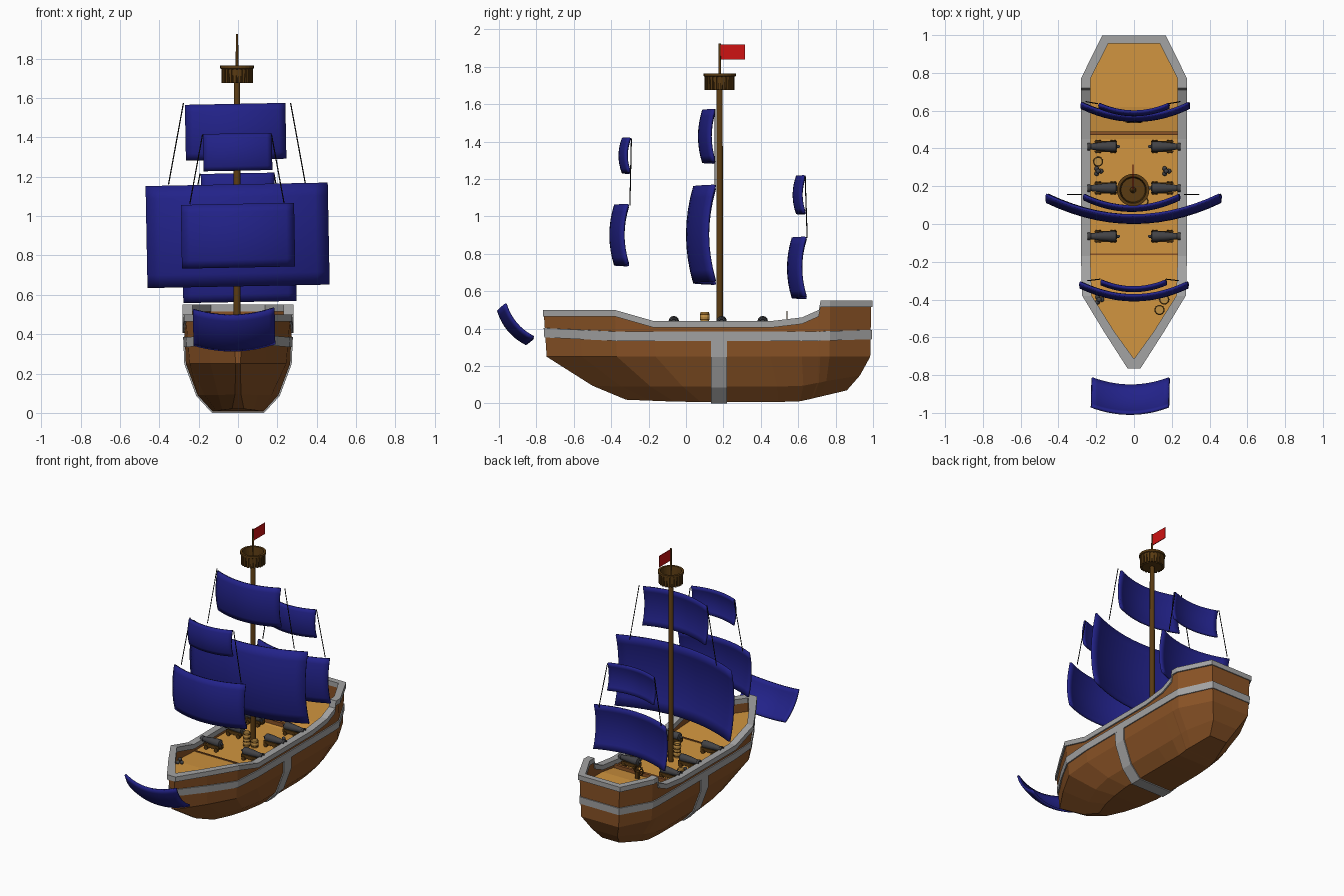
import bpy, bmesh, math
from mathutils import Vector, Matrix

if "Cube" in bpy.data.objects:
    bpy.data.objects.remove(bpy.data.objects["Cube"])


def material(name, rgb):
    m = bpy.data.materials.new(name)
    m.diffuse_color = (*rgb, 1)
    m.use_nodes = True
    m.node_tree.nodes["Principled BSDF"].inputs["Base Color"].default_value = m.diffuse_color
    return m


HULL = material("hull brown", (0.25, 0.085, 0.019))
DECK = material("deck orange", (0.64, 0.30, 0.05))
GREY = material("trim grey", (0.37, 0.37, 0.37))
SAIL = material("sail blue", (0.016, 0.016, 0.25))
MAST = material("mast brown", (0.10, 0.043, 0.006))
IRON = material("iron grey", (0.055, 0.055, 0.06))
RED = material("flag red", (0.62, 0.006, 0.006))
BLACK = material("rope black", (0.006, 0.006, 0.006))
GOLD = material("barrel gold", (0.55, 0.29, 0.06))


def finish(name, bm, mats, smooth=False):
    bmesh.ops.recalc_face_normals(bm, faces=bm.faces)
    me = bpy.data.meshes.new(name)
    bm.to_mesh(me)
    bm.free()
    ob = bpy.data.objects.new(name, me)
    bpy.context.collection.objects.link(ob)
    for m in mats:
        me.materials.append(m)
    if smooth:
        bpy.context.view_layer.objects.active = ob
        ob.select_set(True)
        bpy.ops.object.shade_smooth_by_angle(angle=math.radians(40))
        ob.select_set(False)
    return ob


def box(bm, c, s, rot=0):
    m = Matrix.Translation(c) @ Matrix.Rotation(rot, 4, 'Z') @ Matrix.Diagonal((*s, 1))
    bmesh.ops.create_cube(bm, size=1, matrix=m)


def lathe(bm, profile, at=(0, 0, 0), axis=(0, 0, 1), n=16):
    m = Matrix.Translation(at) @ Vector((0, 0, 1)).rotation_difference(Vector(axis)).to_matrix().to_4x4()
    rings = [[bm.verts.new(m @ Vector((max(r, 1e-4) * math.cos(a), max(r, 1e-4) * math.sin(a), z)))
              for a in (2 * math.pi * i / n for i in range(n))] for r, z in profile]
    faces = [bm.faces.new((p[i], p[(i + 1) % n], q[(i + 1) % n], q[i]))
             for p, q in zip(rings, rings[1:]) for i in range(n)]
    return faces + [bm.faces.new(rings[0]), bm.faces.new(rings[-1])]


def rod(bm, a, b, r, n=8):
    d = Vector(b) - Vector(a)
    lathe(bm, [(r, 0), (r, d.length)], a, d.normalized(), n)


# ---- hull: rings in plan, lofted upwards, half widths mirrored in x
Y = [-.76, -.57, -.38, -.17, .45, .62, .71, .72, .77, .99]
W = [.025, .15, .265, .272, .272, .272, .272, .272, .272, .16]
Z = [.50, .50, .50, .44, .44, .46, .50, .55, .55, .55]
KNUCKLE = [.012, .14, .245, .265, .265, .265, .265, .265, .262, .15]
LOW = [.015, .10, .17, .205, .205, .20, .19, .19, .18, .10]
BOTTOM = [.03, .08, .11, .13, .13, .125, .12, .12, .11, .07]
BOTTOM_Z = [.02, .015, .01, .008, .008, .012, .025, .027, .035, .07]
LOW_Z = [.095, .09, .09, .09, .09, .095, .11, .11, .12, .15]
DECK_Z = [.40, .40, .40, .385, .385, .41, .41, .41, .41, .41]


def span(a, b):
    return [a + (y - Y[0]) / (Y[-1] - Y[0]) * (b - a) for y in Y]


def ring(bm, ys, ws, zs):
    pts = list(zip(ys, ws, zs))
    return ([bm.verts.new((w, y, z)) for y, w, z in pts] +
            [bm.verts.new((-w, y, z)) for y, w, z in reversed(pts)])


def bridge(bm, p, q):
    n = len(p)
    return [bm.faces.new((p[i], p[(i + 1) % n], q[(i + 1) % n], q[i])) for i in range(n)]


def cap(bm, r):
    n = len(r)
    return [bm.faces.new((r[i], r[i + 1], r[n - 2 - i], r[n - 1 - i])) for i in range(n // 2 - 1)]


def outer_shell(bm):
    rings = [ring(bm, span(-.32, .86), BOTTOM, BOTTOM_Z),
             ring(bm, span(-.50, .93), LOW, LOW_Z),
             ring(bm, span(-.745, .985), KNUCKLE, [.25] * 10),
             ring(bm, Y, W, [z - .02 for z in Z])]
    cap(bm, rings[0])
    for p, q in zip(rings, rings[1:]):
        bridge(bm, p, q)
    return rings


IN_Y = [-.715] + Y[1:-1] + [.96]
IN_W = [.004, .11] + [w - .035 for w in W[2:-1]] + [.142]
bm = bmesh.new()
rings = outer_shell(bm)
inner = ring(bm, IN_Y, IN_W, [z - .02 for z in Z])
floor = ring(bm, IN_Y, IN_W, DECK_Z)
bridge(bm, rings[-1], inner)
bridge(bm, inner, floor)
for f in cap(bm, floor):
    f.material_index = 1
finish("hull", bm, [HULL, DECK])

# ---- grey rail cap following the sheer
bm = bmesh.new()
oy, ow = [-.765] + Y[1:-1] + [.997], [w + .009 for w in W]
iy, iw = [-.71] + Y[1:-1] + [.955], [.003] + [w - .006 for w in IN_W[1:]]
lo = [z - .035 for z in Z]
loop = [ring(bm, oy, ow, lo), ring(bm, oy, ow, Z), ring(bm, iy, iw, Z), ring(bm, iy, iw, lo)]
for k in range(4):
    bridge(bm, loop[k], loop[(k + 1) % 4])
finish("top_rail", bm, [GREY])


# ---- grey bands: slices of the hull skin, thickened
def hull_slice(name, planes, bend=False):
    bm = bmesh.new()
    outer_shell(bm)
    bmesh.ops.recalc_face_normals(bm, faces=bm.faces)
    for co, no in planes:
        bmesh.ops.bisect_plane(bm, geom=bm.verts[:] + bm.edges[:] + bm.faces[:],
                               plane_co=co, plane_no=no, clear_outer=True)
    if bend:
        for v in bm.verts:
            v.co.z += .05 * max(0, -.38 - v.co.y) + .03 * max(0, v.co.y - .7)
    ob = finish(name, bm, [GREY])
    mod = ob.modifiers.new("thickness", 'SOLIDIFY')
    mod.thickness, mod.offset = .016, 0


hull_slice("side_stripe", [((0, 0, .335), (0, 0, -1)), ((0, 0, .385), (0, 0, 1))], True)
hull_slice("hull_band", [((0, .135, 0), (0, -1, 0)), ((0, .22, 0), (0, 1, 0)), ((0, 0, .345), (0, 0, 1))])

# ---- deck beams
bm = bmesh.new()
box(bm, (0, .48, .39), (.47, .02, .05))
box(bm, (0, -.16, .385), (.47, .008, .015))
finish("deck_beams", bm, [HULL])

# ---- mast, crow's nest and flag
MX, MY = -.005, .18
bm = bmesh.new()
lathe(bm, [(.018, .37), (.016, 1.70), (.007, 1.72), (.006, 1.925)], (MX, MY, 0))
finish("mast", bm, [MAST], True)
bm = bmesh.new()
lathe(bm, [(.066, 1.675), (.07, 1.68), (.076, 1.745), (.086, 1.75), (.086, 1.765),
           (.07, 1.765), (.064, 1.70), (.01, 1.70)], (MX, MY, 0), n=24)
for i in range(22):
    a = 2 * math.pi * i / 22
    box(bm, (MX + .075 * math.cos(a), MY + .075 * math.sin(a), 1.717), (.01, .013, .08), a)
finish("crows_nest", bm, [MAST])
bm = bmesh.new()
box(bm, (MX, .25, 1.88), (.005, .13, .08))
finish("flag", bm, [RED])


# ---- sails: grids bulging forward, slightly tilted
def sail(name, width, height, at, belly, curl, pitch=0):
    bm = bmesh.new()
    bmesh.ops.create_grid(bm, x_segments=14, y_segments=8, size=1)
    for v in bm.verts:
        u, t = v.co.x, v.co.y
        v.co = (u * width / 2, -belly * (1 - u * u) - curl * (1 - t * t), t * height / 2)
    ob = finish(name, bm, [SAIL], True)
    ob.location = at
    ob.rotation_euler = (math.radians(pitch), math.radians(-1.1), 0)
    mod = ob.modifiers.new("thickness", 'SOLIDIFY')
    mod.thickness, mod.offset = .014, 0


sail("main_lower_sail", .92, .515, (-.002, .155, .902), .11, .038)
sail("main_upper_sail", .505, .28, (-.012, .153, 1.428), .06, .022)
sail("fore_lower_sail", .57, .32, (0, -.31, .90), .068, .025)
sail("fore_upper_sail", .345, .185, (-.002, -.30, 1.325), .036, .018)
sail("aft_lower_sail", .57, .32, (.007, .64, .725), .068, .025)
sail("aft_upper_sail", .37, .20, (0, .635, 1.115), .04, .018)
sail("bow_sail", .41, .235, (-.02, -.89, .44), .05, .025, 40)

# ---- ropes between upper and lower sails
bm = bmesh.new()
for y0, y1, x0, x1, z0, z1 in [(.155, .155, .272, .348, 1.575, 1.16),
                               (-.292, -.30, .175, .24, 1.415, 1.06),
                               (.637, .648, .188, .25, 1.215, .885)]:
    for s in (-1, 1):
        rod(bm, (s * x0 - .005, y0, z0), (s * x1 - .005, y1, z1), .003, 6)
finish("ropes", bm, [BLACK])

# ---- cannons on carriages, three each side
guns, carts = bmesh.new(), bmesh.new()
for y in (-.065, .19, .41):
    for s in (-1, 1):
        lathe(guns, [(.003, 0), (.008, .008), (.008, .016), (.026, .022), (.028, .04), (.024, .09),
                     (.016, .155), (.02, .16), (.02, .172), (.012, .172), (.01, .14)],
              (s * .073, y, .44), (s, 0, 0), 12)
        for t in (-1, 1):
            box(carts, (s * .15, y + t * .025, .415), (.12, .008, .025))
            for x in (.11, .19):
                rod(carts, (s * x, y + t * .02, .40), (s * x, y + t * .034, .40), .015, 10)
        box(carts, (s * .15, y, .405), (.10, .045, .012))
finish("cannons", guns, [IRON], True)
finish("cannon_carriages", carts, [MAST])

# ---- cannonball piles
bm = bmesh.new()
for px, py, pz in [(-.19, .28, .385), (.17, .28, .385), (-.185, -.40, .40)]:
    for k in range(4):
        a, r = k * 2.094, .015 if k < 3 else 0
        p = (px + r * math.cos(a), py + r * math.sin(a), pz + (.012 if k < 3 else .032))
        bmesh.ops.create_icosphere(bm, subdivisions=2, radius=.013, matrix=Matrix.Translation(p))
finish("cannonballs", bm, [IRON], True)

# ---- barrels with dark hoops
bm = bmesh.new()
for x, y, z in [(-.19, .33, .385), (.16, -.40, .40), (.135, -.455, .40),
                (0, .10, .385), (0, .10, .437), (.05, .12, .385)]:
    lathe(bm, [(.022, 0), (.027, .026), (.022, .052), (.019, .052), (.019, .048)], (x, y, z), n=14)
    for h in (.008, .036):
        for f in lathe(bm, [(.0265, h), (.0265, h + .007)], (x, y, z), n=14):
            f.material_index = 1
finish("barrels", bm, [GOLD, MAST])

# ---- steering wheel on a post
bm = bmesh.new()
lathe(bm, [(.03, -.004), (.036, -.004), (.036, .004), (.03, .004), (.03, -.003)], (0, .54, .45), (0, 1, 0), 16)
bm.faces.ensure_lookup_table()
bmesh.ops.delete(bm, geom=[f for f in bm.faces if len(f.verts) > 4], context='FACES_ONLY')
for k in range(4):
    d = Vector((math.cos(k * math.pi / 4), 0, math.sin(k * math.pi / 4))) * .045
    c = Vector((0, .54, .45))
    rod(bm, c - d, c + d, .003, 6)
box(bm, (0, .555, .42), (.025, .02, .06))
finish("steering_wheel", bm, [MAST])
